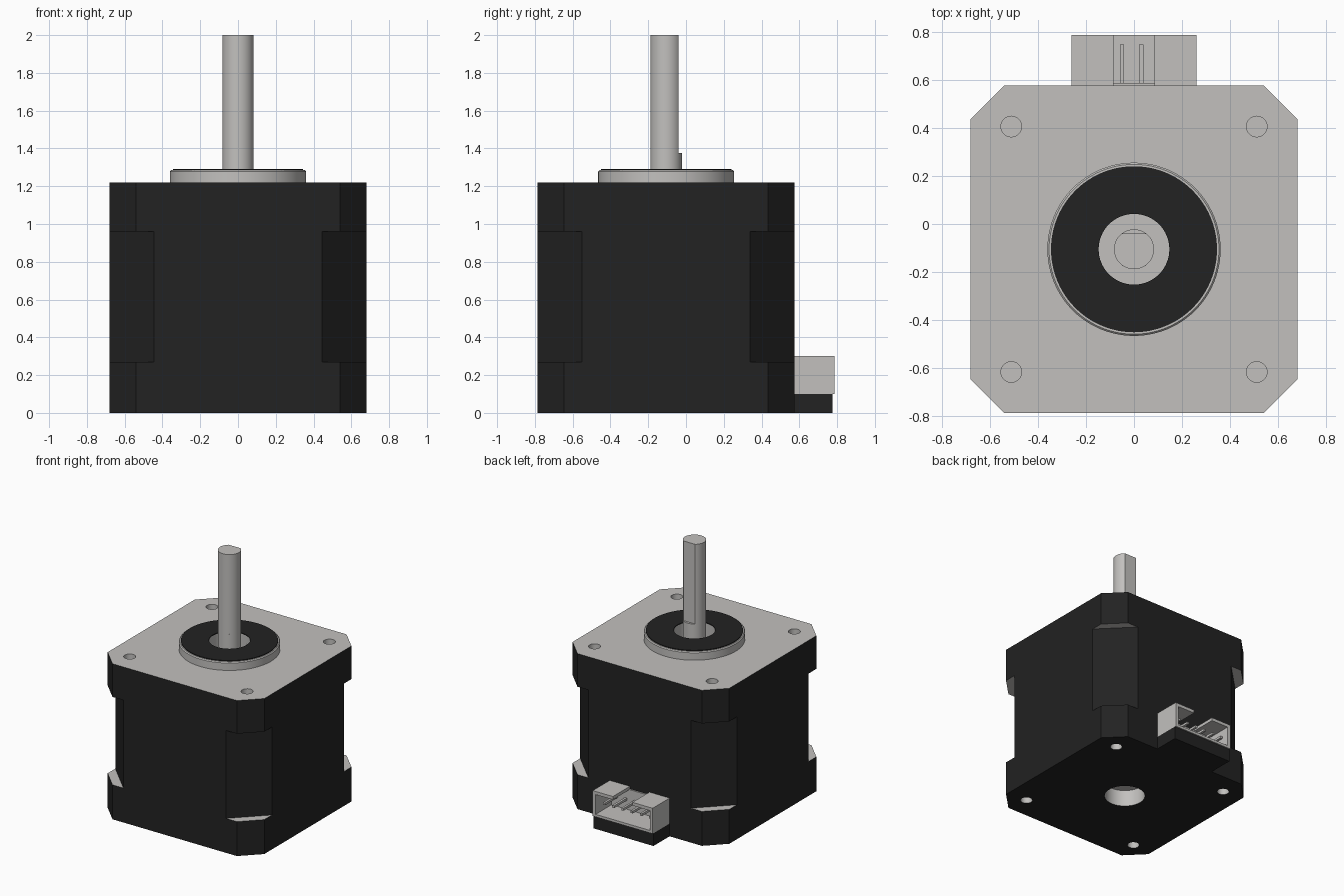
import bpy, bmesh, math
from mathutils import Matrix, Vector

if "Cube" in bpy.data.objects:
    bpy.data.objects.remove(bpy.data.objects["Cube"])

CY = -0.105            # motor axis position in y
HALF, CH = 0.68, 0.14  # body half width and corner chamfer
TOP = 1.22
BOLT = 0.51


def material(name, rgb):
    m = bpy.data.materials.new(name)
    m.diffuse_color = (*rgb, 1)
    m.use_nodes = True
    m.node_tree.nodes["Principled BSDF"].inputs["Base Color"].default_value = m.diffuse_color
    return m


METAL = material("light grey metal", (0.54, 0.53, 0.515))
BLACK = material("black", (0.016, 0.016, 0.016))


def finish(name, bm, mats, smooth=False):
    bmesh.ops.recalc_face_normals(bm, faces=bm.faces)
    me = bpy.data.meshes.new(name)
    bm.to_mesh(me)
    bm.free()
    ob = bpy.data.objects.new(name, me)
    bpy.context.collection.objects.link(ob)
    for m in mats:
        me.materials.append(m)
    if smooth:
        smooth_edges(ob)
    return ob


def smooth_edges(ob):
    bpy.ops.object.select_all(action='DESELECT')
    ob.select_set(True)
    bpy.context.view_layer.objects.active = ob
    bpy.ops.object.shade_smooth_by_angle(angle=math.radians(30))


def add_box(bm, lo, hi, rot=None):
    lo, hi = Vector(lo), Vector(hi)
    mat = Matrix.Translation((lo + hi) / 2) @ Matrix.Diagonal((*(hi - lo), 1))
    bmesh.ops.create_cube(bm, size=1, matrix=rot @ mat if rot else mat)


def add_cyl(bm, x, y, r, z0, z1, seg):
    bmesh.ops.create_cone(bm, cap_ends=True, segments=seg, radius1=r, radius2=r,
                          depth=z1 - z0,
                          matrix=Matrix.Translation((x, y, (z0 + z1) / 2)))


def prism(bm, pts, z0, z1):
    base = bm.faces.new([bm.verts.new((x, y, z0)) for x, y in pts])
    ext = bmesh.ops.extrude_face_region(bm, geom=[base], use_keep_orig=True)
    up = [v for v in ext['geom'] if isinstance(v, bmesh.types.BMVert)]
    bmesh.ops.translate(bm, verts=up, vec=(0, 0, z1 - z0))


def ring(name, profile, mat, seg=96):
    """Lathe a closed (radius, z) profile around the motor axis."""
    bm = bmesh.new()
    vs = [bm.verts.new((r, CY, z)) for r, z in profile]
    es = [bm.edges.new((vs[i], vs[(i + 1) % len(vs)])) for i in range(len(vs))]
    bmesh.ops.spin(bm, geom=vs + es, cent=(0, CY, 0), axis=(0, 0, 1),
                   angle=math.tau, steps=seg)
    bmesh.ops.remove_doubles(bm, verts=bm.verts, dist=1e-5)
    return finish(name, bm, [mat], True)


# Body: chamfered square block
a = HALF - CH
bm = bmesh.new()
prism(bm, [(x, y + CY) for x, y in
           [(HALF, -a), (HALF, a), (a, HALF), (-a, HALF),
            (-HALF, a), (-HALF, -a), (-a, -HALF), (a, -HALF)]], 0, TOP)
body = finish("motor_body", bm, [BLACK, METAL])

# Cutter: corner reliefs, bolt holes, centre recesses
bm = bmesh.new()
relief = (HALF + 0.445) / math.sqrt(2)
for i in range(4):
    rot = Matrix.Translation((0, CY, 0)) @ Matrix.Rotation(math.pi / 4 + i * math.pi / 2, 4, 'Z')
    add_box(bm, (relief, -0.4, 0.27), (relief + 0.3, 0.4, 0.96), rot)
bolts = [(sx * BOLT, CY + sy * BOLT) for sx in (-1, 1) for sy in (-1, 1)]
for x, y in bolts:
    add_cyl(bm, x, y, 0.043, -0.05, 0.1, 24)
    add_cyl(bm, x, y, 0.043, TOP - 0.1, TOP + 0.05, 24)
add_cyl(bm, 0, CY, 0.147, -0.05, 0.13, 64)
add_cyl(bm, 0, CY, 0.147, TOP - 0.06, TOP + 0.05, 64)
cutter = finish("body_cutter", bm, [BLACK])
cutter.hide_render = True
mod = body.modifiers.new("cuts", 'BOOLEAN')
mod.operation, mod.solver, mod.object = 'DIFFERENCE', 'EXACT', cutter
bpy.context.view_layer.objects.active = body
bpy.ops.object.modifier_apply(modifier=mod.name)
bpy.data.objects.remove(cutter)

# Bare metal on the top face, ledges and hole walls; black elsewhere
for p in body.data.polygons:
    c = p.center
    if abs(p.normal.z) > 0.5:
        metal = c.z > 0.01
    else:
        metal = math.hypot(c.x, c.y - CY) < 0.2 or any(
            math.hypot(c.x - x, c.y - y) < 0.06 for x, y in bolts)
    p.material_index = int(metal)
smooth_edges(body)

# Raised pilot boss and its black cover ring
ring("pilot_boss", [(0.147, TOP), (0.36, TOP), (0.36, 1.278), (0.353, 1.285),
                    (0.147, 1.285)], METAL)
ring("cover_ring", [(0.147, 1.284), (0.345, 1.284), (0.345, 1.291), (0.147, 1.291)], BLACK)

# Shaft: round below, D-shaped above
R, FLAT = 0.083, 0.065
bm = bmesh.new()
add_cyl(bm, 0, CY, R, 1.16, 1.375, 64)
t0 = math.asin(FLAT / R)
sweep = math.pi + 2 * t0
arc = [math.pi - t0 + sweep * i / 48 for i in range(49)]
prism(bm, [(R * math.cos(t), CY + R * math.sin(t)) for t in arc], 1.375, 2.0)
finish("shaft", bm, [METAL], True)

# Connector: black base, open-fronted shell with a slot in its top
Y0, Y1 = 0.575, 0.785
bm = bmesh.new()
add_box(bm, (-0.26, Y0 - 0.01, 0), (0.26, 0.775, 0.1))
finish("connector_base", bm, [BLACK])
bm = bmesh.new()
add_box(bm, (-0.26, Y0, 0.1), (0.26, Y1, 0.12))
add_box(bm, (-0.235, Y0, 0.12), (0.235, Y0 + 0.012, 0.28))
for s in (-1, 1):
    xs = sorted((s * 0.235, s * 0.26))
    add_box(bm, (xs[0], Y0, 0.12), (xs[1], Y1, 0.3))
    xs = sorted((s * 0.085, s * 0.235))
    add_box(bm, (xs[0], Y0, 0.275), (xs[1], Y1, 0.3))
finish("connector_shell", bm, [METAL])

# Row of connector pins
bm = bmesh.new()
for i in range(6):
    x = -0.21 + 0.08 * i
    add_box(bm, (x - 0.009, Y0, 0.19), (x + 0.009, 0.745, 0.208))
finish("connector_pins", bm, [METAL])
